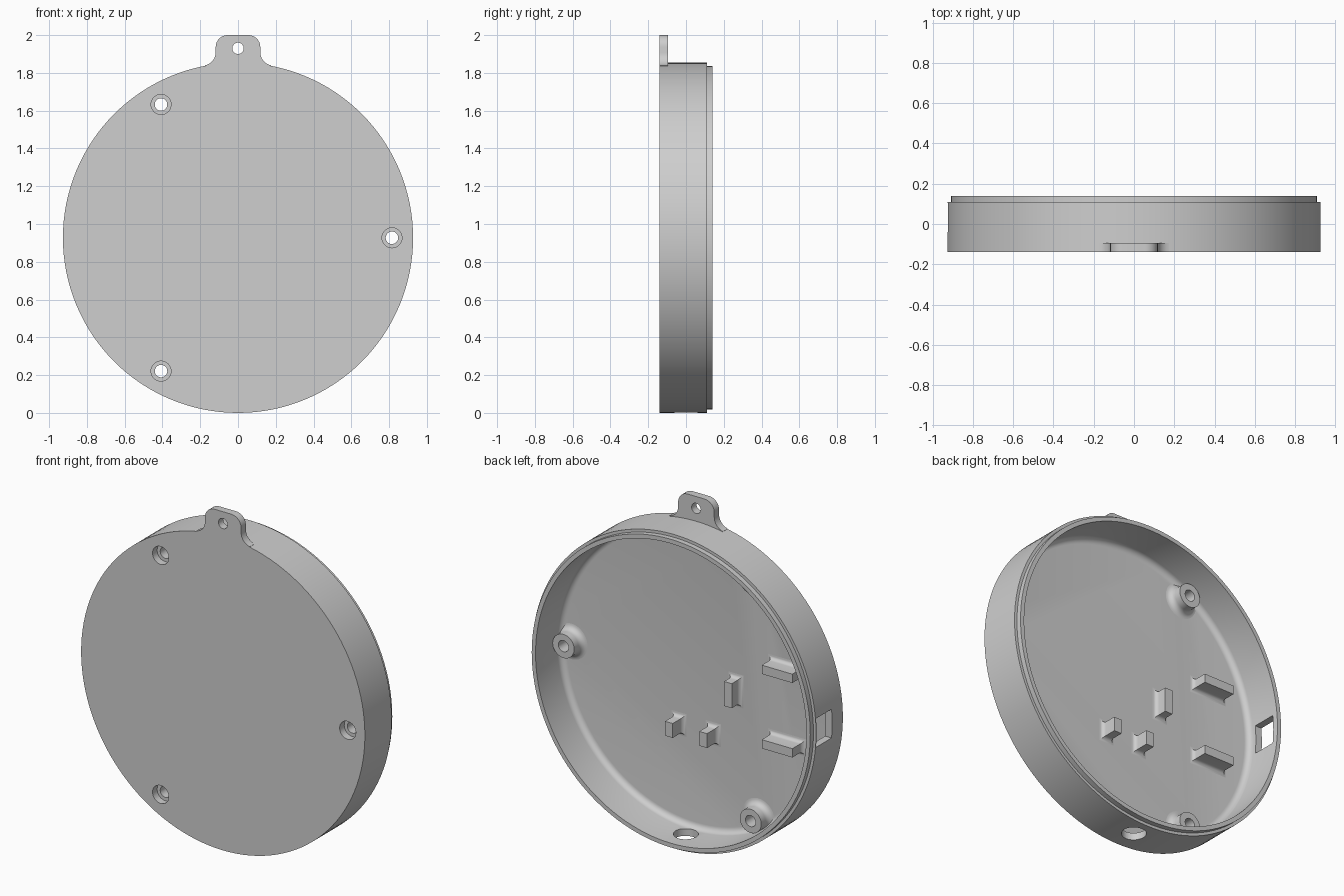
import bpy, bmesh, math

if "Cube" in bpy.data.objects:
    bpy.data.objects.remove(bpy.data.objects["Cube"])

R, CZ = 0.927, 0.927            # case radius and centre height
FRONT, FLOOR, STEP, BACK = -0.14, -0.095, 0.11, 0.14
SEG = 128

grey = bpy.data.materials.new("light grey plastic")
grey.diffuse_color = (0.62, 0.62, 0.62, 1)
grey.use_nodes = True
grey.node_tree.nodes["Principled BSDF"].inputs["Base Color"].default_value = grey.diffuse_color


def finish(name, bm):
    bmesh.ops.remove_doubles(bm, verts=bm.verts, dist=1e-5)
    bmesh.ops.recalc_face_normals(bm, faces=bm.faces)
    me = bpy.data.meshes.new(name)
    bm.to_mesh(me)
    bm.free()
    me.materials.append(grey)
    ob = bpy.data.objects.new(name, me)
    bpy.context.collection.objects.link(ob)
    return ob


def smooth(ob):
    bpy.ops.object.select_all(action='DESELECT')
    ob.select_set(True)
    bpy.context.view_layer.objects.active = ob
    bpy.ops.object.shade_smooth_by_angle(angle=math.radians(30))


def loft(name, rings, caps=True, loop=False):
    """Skin a list of equal-length rings of points."""
    bm = bmesh.new()
    rows = [[bm.verts.new(p) for p in ring] for ring in rings]
    n = len(rows[0])
    pairs = list(zip(rows, rows[1:])) + ([(rows[-1], rows[0])] if loop else [])
    for a, b in pairs:
        for i in range(n):
            j = (i + 1) % n
            bm.faces.new((a[i], a[j], b[j], b[i]))
    if caps:
        bm.faces.new(rows[0])
        bm.faces.new(rows[-1])
    return finish(name, bm)


def circle(r, y, x=0, z=CZ, n=SEG):
    return [(x + r * math.cos(2 * math.pi * i / n), y,
             z + r * math.sin(2 * math.pi * i / n)) for i in range(n)]


def arc(cx, cz, r, a0, a1, n):
    return [(cx + r * math.cos(math.radians(a0 + (a1 - a0) * i / n)),
             cz + r * math.sin(math.radians(a0 + (a1 - a0) * i / n)))
            for i in range(n + 1)]


def box(name, x0, x1, y0, y1, z0, z1):
    return loft(name, [[(x0, y, z0), (x1, y, z0), (x1, y, z1), (x0, y, z1)]
                       for y in (y0, y1)])


def cut(ob, cutters):
    for c in cutters:
        m = ob.modifiers.new("cut", 'BOOLEAN')
        m.operation, m.solver, m.object = 'DIFFERENCE', 'EXACT', c
        bpy.context.view_layer.objects.active = ob
        bpy.ops.object.modifier_apply(modifier=m.name)
        bpy.data.objects.remove(c)


# Round case: front plate, wall with rounded inner corner, stepped lip
WALL, FIL = 0.885, 0.035
profile = [(R, FRONT), (R, STEP), (0.91, STEP), (0.91, BACK), (WALL, BACK)]
profile += arc(WALL - FIL, FLOOR + FIL, FIL, 0, -90, 6)
case = loft("case", [circle(r, y) for r, y in profile])

# Screw positions, port openings
screws = [(0.815 * math.cos(a), CZ + 0.815 * math.sin(a))
          for a in (0, 2 * math.pi / 3, 4 * math.pi / 3)]
cutters = [loft("screw_cutter", [circle(0.053, y, x, z, 32) for y in (-0.2, -0.06)])
           for x, z in screws]
cutters.append(box("side_port_cutter", -1.0, -0.8, -0.04, 0.105, 0.842, 1.012))
cutters.append(loft("bottom_port_cutter", [
    [(0.067 * math.cos(i * math.pi / 24), 0.067 * math.sin(i * math.pi / 24), z)
     for i in range(48)] for z in (-0.1, 0.15)]))
cut(case, cutters)
smooth(case)

# Hollow screw bosses with flared bases
for k, (x, z) in enumerate(screws):
    prof = [(0.033, FLOOR - 0.002), (0.105, FLOOR - 0.002)]
    prof += arc(0.105, FLOOR + 0.035, 0.035, 270, 180, 6)
    prof += [(0.07, -0.02), (0.033, -0.02)]
    smooth(loft(f"screw_boss_{k + 1}", [circle(r, y, x, z, 48) for r, y in prof],
                caps=False, loop=True))

# Hanging tab with rounded corners and filleted neck
half = [(0, 2.0)] + arc(0.055, 1.937, 0.063, 90, 0, 8)
half += arc(0.188, 1.909, 0.07, 180, 259, 8)
base = arc(0, CZ, R - 0.003, 79.3, 100.7, 12)
outline = half + base + [(-x, z) for x, z in reversed(half[1:])]
tab = loft("hanging_tab", [[(x, y, z) for x, z in outline] for y in (FRONT, FLOOR)])
cut(tab, [loft("tab_hole_cutter", [circle(0.03, y, 0, 1.93, 32) for y in (-0.2, 0)])])
smooth(tab)


# Board supports standing on the floor, each with a flared base
def support(name, x, z, w, h, top):
    f = 0.025
    sections = [(f - r, y) for r, y in arc(0, FLOOR + f, f, 270, 360, 5)] + [(0, top)]
    rings = []
    for g, y in sections:
        a, b = w / 2 + g, h / 2 + g
        rings.append([(x - a, y, z - b), (x + a, y, z - b),
                      (x + a, y, z + b), (x - a, y, z + b)])
    smooth(loft(name, rings))


support("board_end_stop", -0.26, CZ, 0.05, 0.145, -0.02)
for side, s in (("upper", 1), ("lower", -1)):
    support(f"{side}_board_rail", -0.595, CZ + 0.22 * s, 0.2, 0.052, 0.0)
for side, s in (("right", 1), ("left", -1)):
    support(f"{side}_sensor_clip", 0.112 * s, 0.63, 0.05, 0.085, 0.0)
